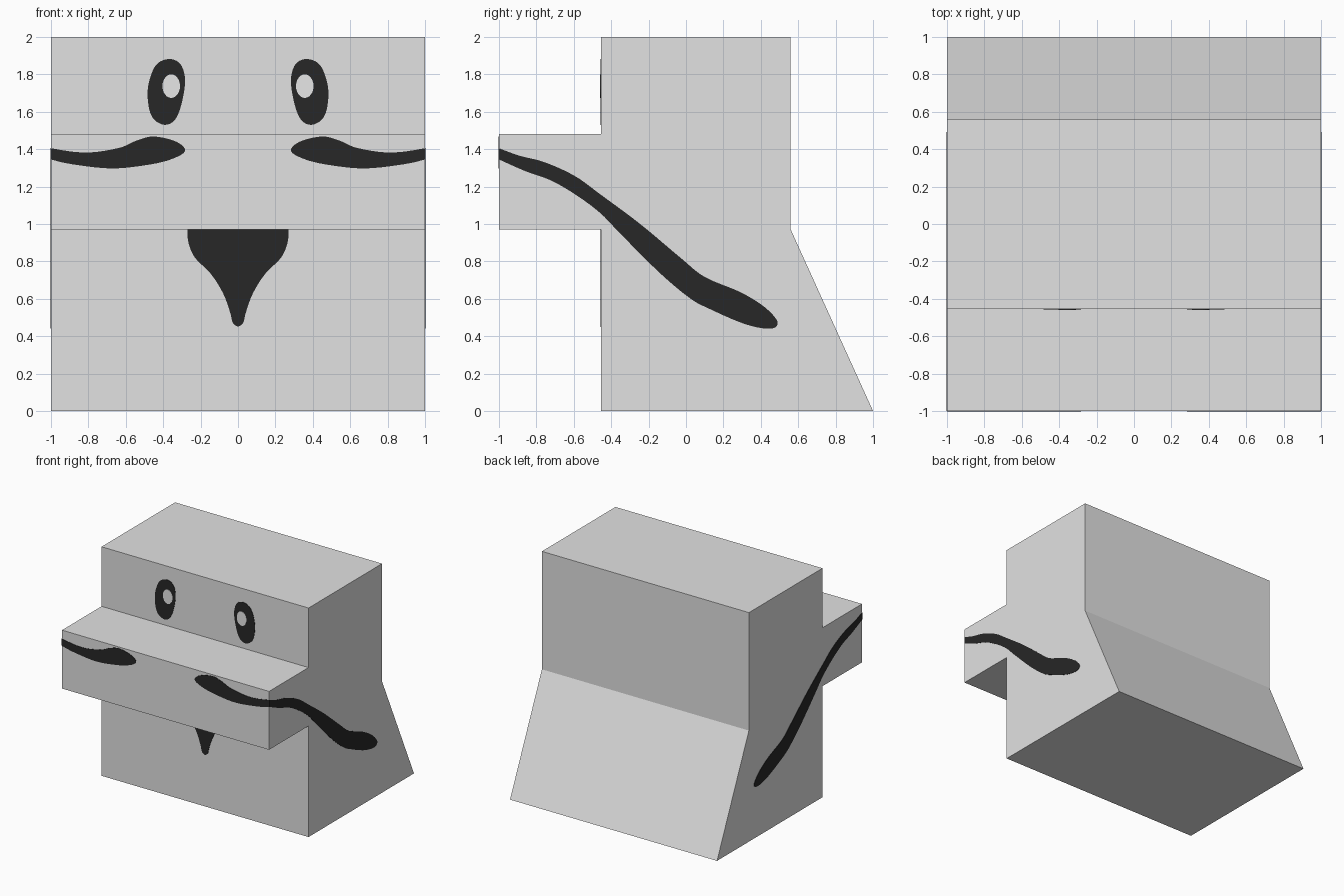
import bpy, bmesh, math
from mathutils import Vector

if "Cube" in bpy.data.objects:
    bpy.data.objects.remove(bpy.data.objects["Cube"])


def material(name, rgb):
    m = bpy.data.materials.new(name)
    m.diffuse_color = (*rgb, 1)
    m.use_nodes = True
    m.node_tree.nodes["Principled BSDF"].inputs["Base Color"].default_value = m.diffuse_color
    return m


GREY = material("light_grey", (0.76, 0.76, 0.76))
BLACK = material("soft_black", (0.02, 0.02, 0.02))
WHITE = material("white", (0.98, 0.98, 0.98))


def prism(name, points, depth, mat, mirror=False):
    """Extrude a closed 3D outline along the vector depth."""
    bm = bmesh.new()
    face = bm.faces.new([bm.verts.new(p) for p in points])
    new = bmesh.ops.extrude_face_region(bm, geom=[face], use_keep_orig=True)
    bmesh.ops.translate(bm, vec=depth,
                        verts=[g for g in new["geom"] if isinstance(g, bmesh.types.BMVert)])
    bmesh.ops.recalc_face_normals(bm, faces=bm.faces)
    me = bpy.data.meshes.new(name)
    bm.to_mesh(me)
    bm.free()
    me.materials.append(mat)
    ob = bpy.data.objects.new(name, me)
    bpy.context.collection.objects.link(ob)
    if mirror:
        ob.modifiers.new("mirror", "MIRROR").use_mirror_merge = False
    return ob


def smooth(pts, closed=False, steps=5):
    """Smooth curve through the points (Catmull-Rom)."""
    p = [Vector(q) for q in pts]
    p = [p[-1]] + p + [p[0], p[1]] if closed else [p[0]] + p + [p[-1]]
    out = []
    for a, b, c, d in zip(p, p[1:], p[2:], p[3:]):
        for i in range(steps):
            t = i / steps
            out.append(0.5 * (2 * b + (c - a) * t + (2 * a - 5 * b + 4 * c - d) * t * t
                              + (3 * b - a - 3 * c + d) * t ** 3))
    if not closed:
        out.append(p[-1])
    return out


def front_plate(name, outline, y, mat, thick=0.003, mirror=True):
    return prism(name, [(u, y + 0.001, v) for u, v in outline],
                 (0, -thick - 0.001, 0), mat, mirror)


# Body: side profile extruded across the width
profile = [(-0.455, 0), (1, 0), (0.56, 0.97), (0.56, 2), (-0.455, 2),
           (-0.455, 1.48), (-1, 1.48), (-1, 0.97), (-0.455, 0.97)]
prism("body", [(-1, y, z) for y, z in profile], (2, 0, 0), GREY)

# Eyes with light pupils
eye = [(0.37, 1.882), (0.44, 1.848), (0.48, 1.74), (0.478, 1.63), (0.45, 1.56),
       (0.39, 1.53), (0.335, 1.56), (0.30, 1.65), (0.283, 1.77), (0.308, 1.855)]
front_plate("eyes", smooth(eye, True), -0.455, BLACK)
pupil = [(0.357 + 0.047 * math.cos(a), 1.737 + 0.063 * math.sin(a))
         for a in (i * math.tau / 24 for i in range(24))]
front_plate("pupils", pupil, -0.455, WHITE, 0.005)

# Nose below the overhang
half = smooth([(0.27, 0.97), (0.265, 0.90), (0.23, 0.82), (0.145, 0.733),
               (0.08, 0.63), (0.043, 0.53), (0.027, 0.47), (0, 0.45)])
nose = half + [Vector((-p.x, p.y)) for p in reversed(half[:-1])]
front_plate("nose", nose, -0.455, BLACK, mirror=False)

# Moustache, front part
whisker = [(1, 1.345), (0.89, 1.32), (0.68, 1.297), (0.49, 1.315), (0.36, 1.345),
           (0.283, 1.39), (0.33, 1.44), (0.45, 1.468), (0.545, 1.445), (0.625, 1.41),
           (0.76, 1.385), (0.87, 1.385), (1, 1.405)]
front_plate("moustache_front", smooth(whisker), -1, BLACK)

# Moustache, side part running down and back
tail = [(-1, 1.405), (-0.89, 1.365), (-0.755, 1.33), (-0.595, 1.257), (-0.46, 1.16),
        (-0.245, 1.0), (-0.03, 0.82), (0.10, 0.717), (0.29, 0.636), (0.42, 0.556),
        (0.49, 0.476), (0.45, 0.44), (0.315, 0.465), (0.128, 0.545), (0.02, 0.604),
        (-0.14, 0.738), (-0.35, 0.947), (-0.46, 1.06), (-0.595, 1.16),
        (-0.727, 1.235), (-0.86, 1.283), (-1, 1.345)]
prism("moustache_side", [(0.999, p.x, p.y) for p in smooth(tail)],
      (0.004, 0, 0), BLACK, True)
